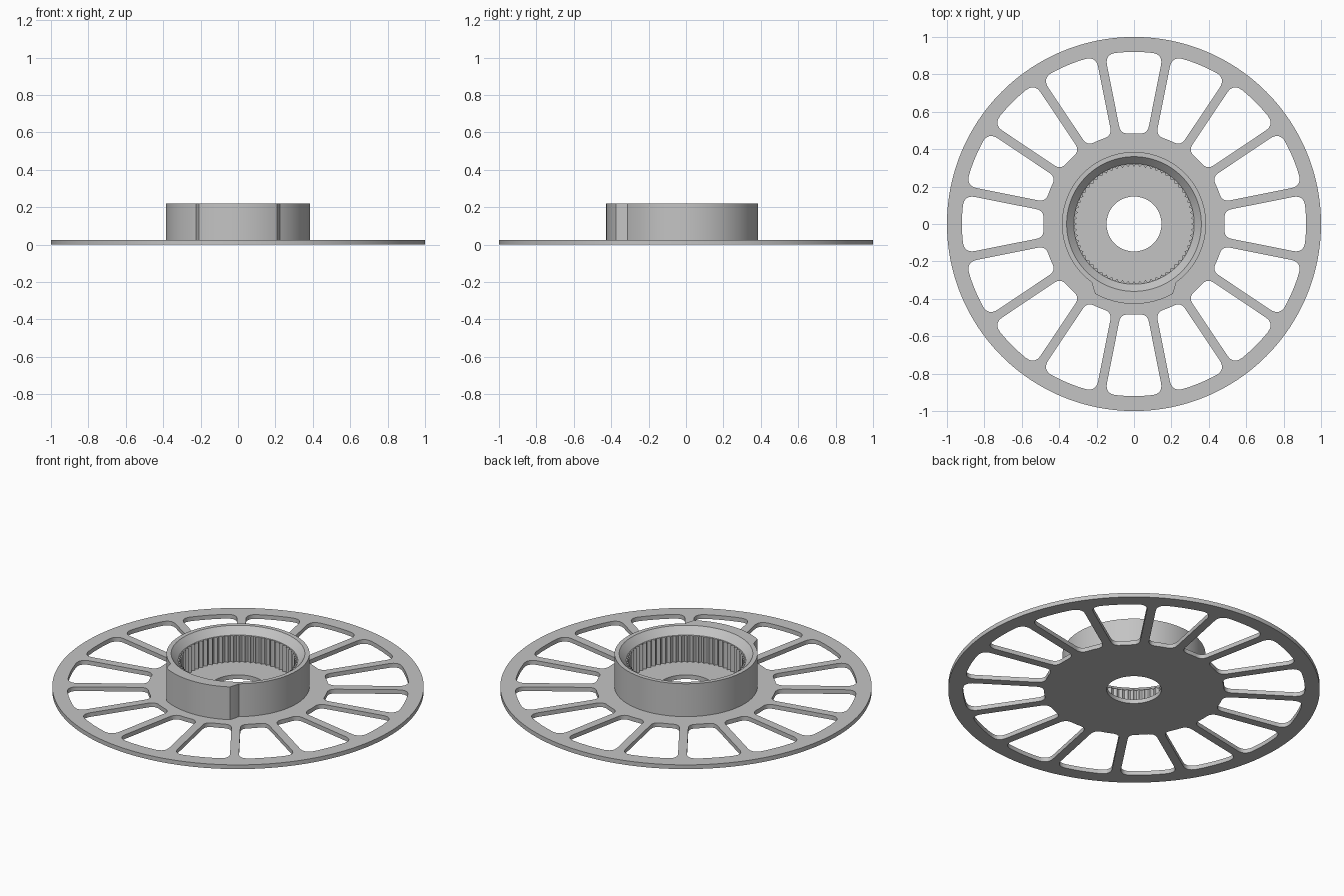
import bpy, bmesh
from math import sin, cos, asin, pi, radians
from mathutils import Vector

cube = bpy.data.objects.get("Cube")
if cube:
    bpy.data.objects.remove(cube, do_unlink=True)

grey = bpy.data.materials.new("plain grey")
grey.use_nodes = True
colour = (0.55, 0.55, 0.55, 1)
grey.diffuse_color = colour
grey.node_tree.nodes["Principled BSDF"].inputs["Base Color"].default_value = colour

PLATE = 0.025      # plate thickness
HEIGHT = 0.22      # top of the hub
SLOTS = 16
TEETH = 64
STEPS = TEETH * 6  # samples round the hub


def polar(r, a):
    return Vector((r * cos(a), r * sin(a)))


def circle(r, n):
    return [polar(r, 2 * pi * i / n) for i in range(n)]


def finish(name, bm):
    bmesh.ops.remove_doubles(bm, verts=bm.verts, dist=0.0001)
    bmesh.ops.recalc_face_normals(bm, faces=bm.faces)
    mesh = bpy.data.meshes.new(name)
    bm.to_mesh(mesh)
    bm.free()
    mesh.materials.clear()
    mesh.materials.append(grey)
    obj = bpy.data.objects.new(name, mesh)
    bpy.context.collection.objects.link(obj)
    bpy.ops.object.select_all(action='DESELECT')
    obj.select_set(True)
    bpy.context.view_layer.objects.active = obj
    bpy.ops.object.shade_smooth_by_angle(angle=radians(30))
    return obj


# Slot outline: two arcs joined by straight sides with rounded corners
def slot(centre, r_in=0.485, r_out=0.92, half_spoke=0.024):
    def side(r):
        return pi / SLOTS - asin(half_spoke / r)

    def fillet(r, d, inward):
        a = side(r)
        p0 = polar(r, a - abs(d) / r)
        p1 = polar(r, a)
        p2 = polar(r + inward * d, side(r + inward * d))
        ts = [i / 8 for i in range(9)]
        return [p0 * (1 - t) ** 2 + p1 * 2 * t * (1 - t) + p2 * t * t for t in ts]

    def arc_middle(r, d):
        a = side(r) - d / r
        return [polar(r, a * k / 4) for k in range(4)]

    half = arc_middle(r_out, 0.06) + fillet(r_out, 0.06, -1)
    half += fillet(r_in, 0.045, 1)[::-1] + arc_middle(r_in, 0.045)[::-1]
    mirrored = [Vector((p.x, -p.y)) for p in half[1:-1]][::-1]
    c, s = cos(centre), sin(centre)
    return [Vector((p.x * c - p.y * s, p.x * s + p.y * c)) for p in half + mirrored]


# Spoked plate: filled flat curve with slots and a centre hole
curve = bpy.data.curves.new("plate_outline", 'CURVE')
curve.dimensions = '2D'
curve.fill_mode = 'BOTH'
curve.extrude = PLATE / 2
loops = [circle(1, 192), circle(0.147, 64)]
loops += [slot(2 * pi * i / SLOTS) for i in range(SLOTS)]
for loop in loops:
    spline = curve.splines.new('POLY')
    spline.points.add(len(loop) - 1)
    for point, p in zip(spline.points, loop):
        point.co = (p.x, p.y, 0, 1)
    spline.use_cyclic_u = True
outline = bpy.data.objects.new("plate_outline", curve)
bpy.context.collection.objects.link(outline)
bpy.context.view_layer.update()
flat = bpy.data.meshes.new_from_object(
    outline.evaluated_get(bpy.context.evaluated_depsgraph_get()))
bm = bmesh.new()
bm.from_mesh(flat)
bmesh.ops.translate(bm, verts=bm.verts, vec=(0, 0, PLATE / 2))
bpy.data.objects.remove(outline, do_unlink=True)
bpy.data.meshes.remove(flat)
finish("spoked_plate", bm)


# Hub: rings of equal count joined by strips, with a raised pad at the front
def outer_radius(i):
    away = abs(i - STEPS * 3 // 4)
    blend = min(max((38 - away) / 7, 0), 1)
    return 0.385 + 0.042 * blend


def tooth_radius(i):
    return 0.306 + 0.014 * abs(sin(pi * TEETH * i / STEPS))


rings = [
    (outer_radius, PLATE),
    (outer_radius, HEIGHT),
    (lambda i: 0.36, HEIGHT),
    (lambda i: 0.322, 0.18),
    (tooth_radius, 0.18),
    (tooth_radius, PLATE),
]
bm = bmesh.new()
verts = [[bm.verts.new((*polar(radius(i), 2 * pi * i / STEPS), z))
          for i in range(STEPS)] for radius, z in rings]
for low, high in zip(verts, verts[1:]):
    for i in range(STEPS):
        j = (i + 1) % STEPS
        bm.faces.new((low[i], low[j], high[j], high[i]))
finish("toothed_hub", bm)
